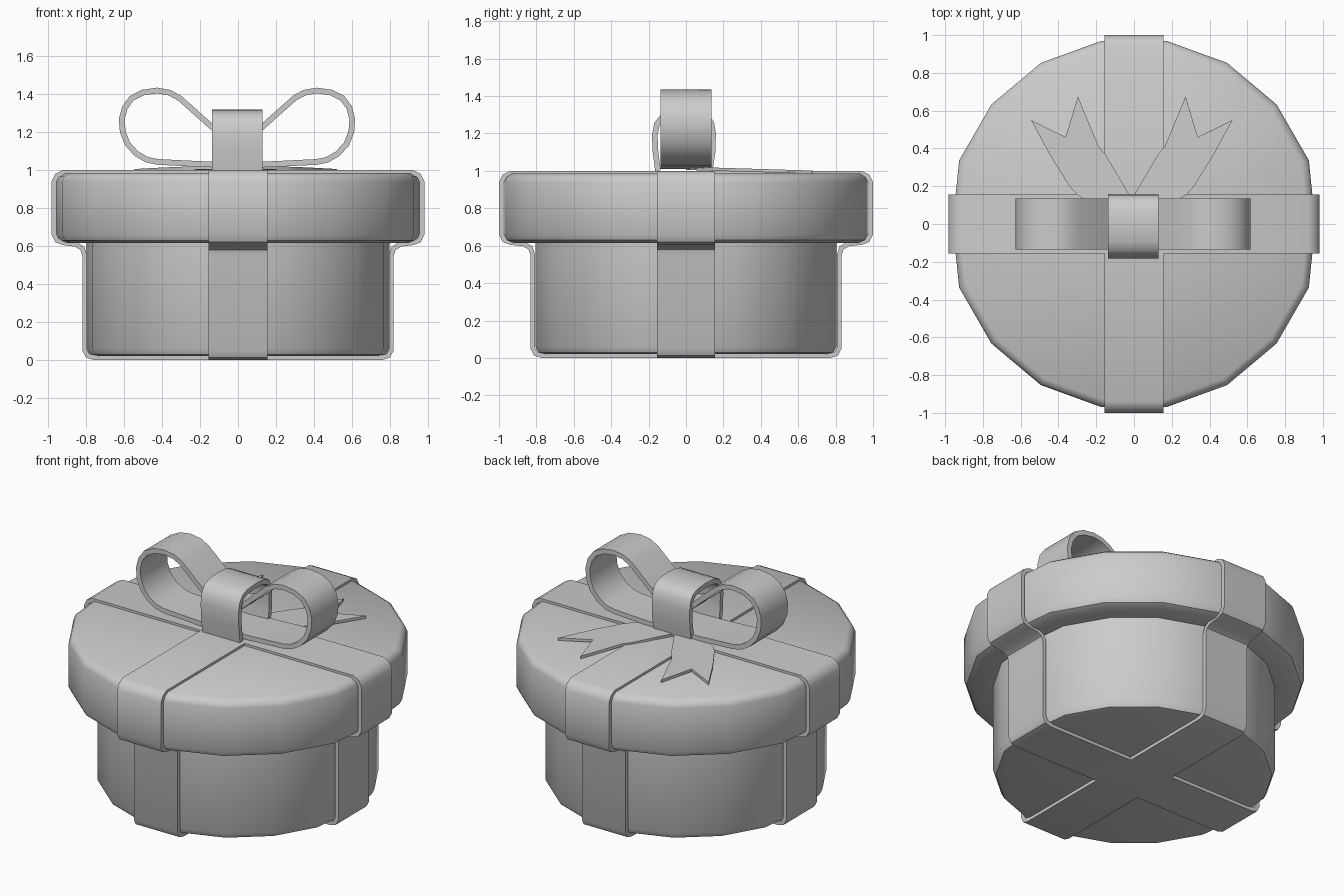
import bpy, math
from mathutils import Vector

if "Cube" in bpy.data.objects:
    bpy.data.objects.remove(bpy.data.objects["Cube"])


def make(name, verts, faces, angle=38):
    me = bpy.data.meshes.new(name)
    me.from_pydata(verts, [], faces)
    me.update()
    ob = bpy.data.objects.new(name, me)
    bpy.context.collection.objects.link(ob)
    bpy.ops.object.select_all(action='DESELECT')
    ob.select_set(True)
    bpy.context.view_layer.objects.active = ob
    bpy.ops.object.mode_set(mode='EDIT')
    bpy.ops.mesh.select_all(action='SELECT')
    bpy.ops.mesh.normals_make_consistent(inside=False)
    bpy.ops.object.mode_set(mode='OBJECT')
    bpy.ops.object.shade_smooth_by_angle(angle=math.radians(angle))
    return ob


def lathe(name, profile, sides=18):
    # the two corners under the side ribbons are pulled in a little
    verts, n = [], sides
    for r, z in profile:
        for i in range(n):
            a = 2 * math.pi * i / n
            k = r * (0.975 if i in (0, n // 2) else 1)
            verts.append((k * math.cos(a), k * math.sin(a), z))
    faces = [(j * n + i, j * n + (i + 1) % n, (j + 1) * n + (i + 1) % n, (j + 1) * n + i)
             for j in range(len(profile) - 1) for i in range(n)]
    last = (len(profile) - 1) * n
    faces += [tuple(range(n)), tuple(range(last, last + n))]
    return make(name, verts, faces)


def mirrored(half):
    return half + [(-u, z) for u, z in reversed(half) if u > 1e-6]


def strip(name, path, w0, w1, thick, axis, closed=True):
    # band of given thickness following a counter-clockwise path (u, z)
    n = len(path)
    pts = [Vector(p) for p in path]
    inner = []
    for i, p in enumerate(pts):
        a = pts[i - 1] if closed or i > 0 else None
        b = pts[(i + 1) % n] if closed or i < n - 1 else None
        d1 = (p - a).normalized() if a is not None else (b - p).normalized()
        d2 = (b - p).normalized() if b is not None else d1
        t = (d1 + d2).normalized()
        inner.append(p + Vector((-t.y, t.x)) * thick / max(t.dot(d1), 0.5))
    verts = []
    for ring, w in ((pts, w0), (pts, w1), (inner, w1), (inner, w0)):
        for u, z in ring:
            verts.append((u, w, z) if axis == 'X' else (w, u, z))
    faces = []
    for i in range(n if closed else n - 1):
        j = (i + 1) % n
        for k in range(4):
            m = (k + 1) % 4
            faces.append((k * n + i, k * n + j, m * n + j, m * n + i))
    if not closed:
        faces += [(0, n, 2 * n, 3 * n), (n - 1, 2 * n - 1, 3 * n - 1, 4 * n - 1)]
    return make(name, verts, faces)


# box body and lid
lathe("box_body", [(0.765, 0.02), (0.80, 0.028), (0.817, 0.06), (0.817, 0.63)])
lathe("box_lid", [(0.80, 0.615), (0.935, 0.615), (0.97, 0.63), (0.985, 0.66),
                  (0.985, 0.94), (0.975, 0.965), (0.945, 0.985)])


# ribbons wrapped right round the box, one each way
def ribbon(name, body, lid, axis):
    half = [(body - 0.06, 0), (body - 0.02, 0.012), (body, 0.05), (body, 0.55),
            (body + 0.01, 0.58), (body + 0.04, 0.597), (lid - 0.06, 0.605),
            (lid - 0.02, 0.62), (lid, 0.66), (lid, 0.94), (lid - 0.02, 0.98),
            (lid - 0.06, 1.0)]
    strip(name, mirrored(half), -0.155, 0.155, 0.025, axis)


ribbon("ribbon_front_back", 0.832, 1.0, 'Y')
ribbon("ribbon_left_right", 0.82, 0.982, 'X')

# bow: both loops in one mirrored band
loop = [(0, 1.01), (0.2, 1.017), (0.42, 1.028), (0.48, 1.04), (0.54, 1.075), (0.59, 1.13),
        (0.617, 1.20), (0.622, 1.27), (0.605, 1.335), (0.565, 1.39), (0.50, 1.423),
        (0.42, 1.434), (0.35, 1.422), (0.295, 1.392), (0.13, 1.245), (0.06, 1.185), (0, 1.165)]
bow = strip("bow_loops", mirrored(loop), -0.135, 0.135, 0.03, 'X')
bow.location.x = -0.005

# knot arching over the middle of the bow
knot = [(0.142, 1.0), (0.157, 1.1), (0.16, 1.2), (0.15, 1.26), (0.125, 1.295), (0.08, 1.313),
        (0, 1.32), (-0.09, 1.313), (-0.14, 1.295), (-0.17, 1.255), (-0.182, 1.19),
        (-0.178, 1.1), (-0.165, 1.0)]
strip("bow_knot", knot, -0.137, 0.13, 0.03, 'Y', closed=False)

# notched ribbon tails lying on the lid behind the bow
tail = [(0.0, 0.0), (0.01, 0.15), (0.14, 0.37), (0.175, 0.41), (0.285, 0.675), (0.35, 0.46),
        (0.533, 0.55), (0.43, 0.36), (0.33, 0.20), (0.29, 0.155), (0.2, 0.10)]
for side, s in (("right", 1), ("left", -1)):
    n = len(tail)
    verts = [(s * x - 0.012, y, 1.022 - 0.03 * y - d) for d in (0, 0.017) for x, y in tail]
    faces = [tuple(range(n)), tuple(range(n, 2 * n))]
    faces += [(i, (i + 1) % n, n + (i + 1) % n, n + i) for i in range(n)]
    make("bow_tail_" + side, verts, faces, 30)
